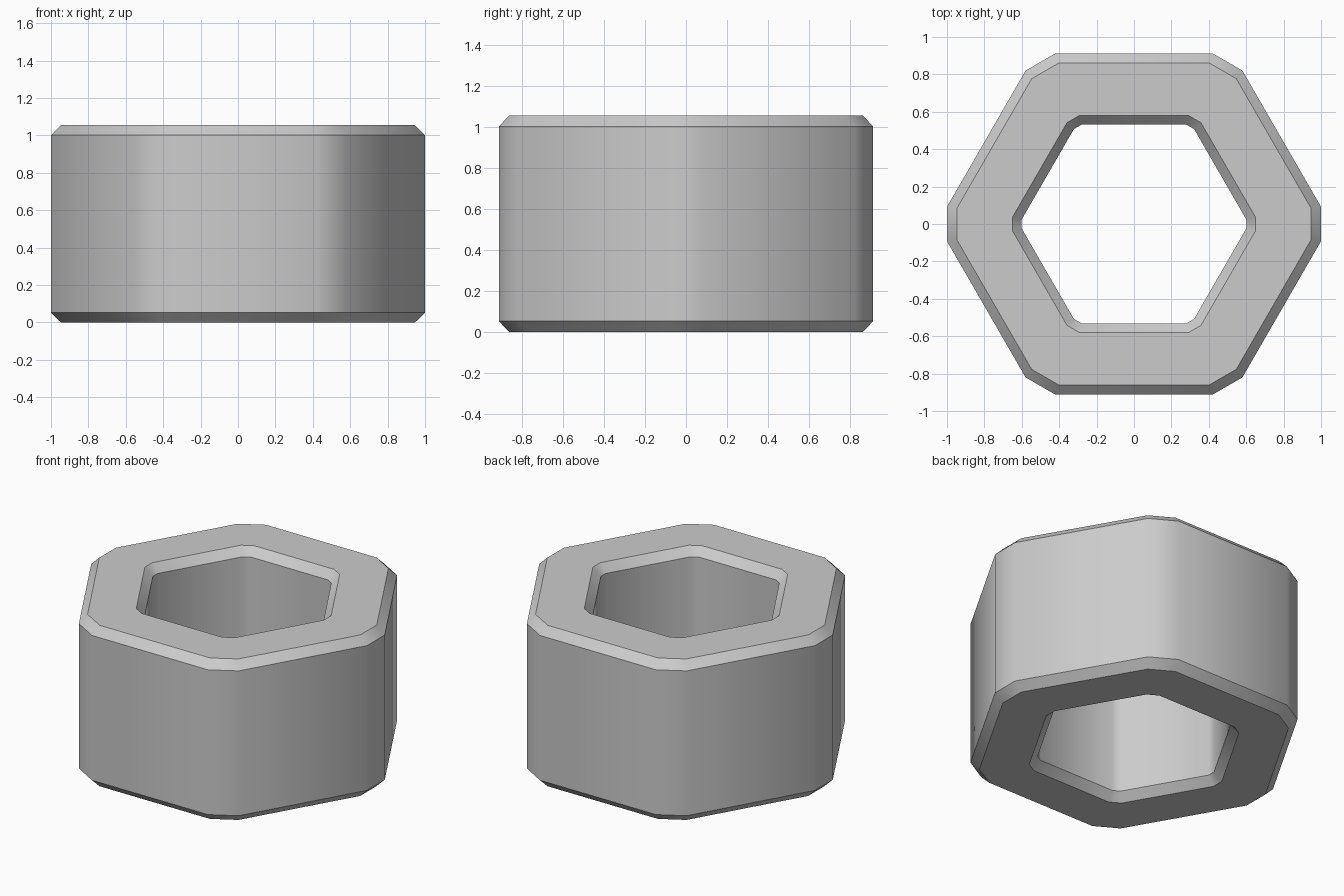
import bpy, bmesh, math

if "Cube" in bpy.data.objects:
    bpy.data.objects.remove(bpy.data.objects["Cube"])

H, C = 1.055, 0.053  # total height, chamfer height


def hexagon(apothem, cut):
    """Hexagon with corners on the x axis, each corner trimmed back by cut along both sides."""
    side = apothem / math.cos(math.pi / 6)
    corners = [(side * math.cos(k * math.pi / 3), side * math.sin(k * math.pi / 3)) for k in range(6)]
    pts = []
    for k, (x, y) in enumerate(corners):
        for n in (corners[k - 1], corners[(k + 1) % 6]):
            t = cut / side
            pts.append((x + (n[0] - x) * t, y + (n[1] - y) * t))
    return pts


outer, outer_rim = hexagon(0.912, 0.106), hexagon(0.862, 0.098)
hole, hole_rim = hexagon(0.532, 0.028), hexagon(0.581, 0.045)

# closed cross-section: up the outside, across the top, down the hole
section = [(outer_rim, 0), (outer, C), (outer, H - C), (outer_rim, H),
           (hole_rim, H), (hole, H - C), (hole, C), (hole_rim, 0)]

bm = bmesh.new()
rings = [[bm.verts.new((x, y, z)) for x, y in pts] for pts, z in section]
for i, a in enumerate(rings):
    b = rings[(i + 1) % len(rings)]
    for k in range(12):
        m = (k + 1) % 12
        bm.faces.new((a[k], a[m], b[m], b[k]))
bmesh.ops.recalc_face_normals(bm, faces=bm.faces)

# hexagonal nut body
mesh = bpy.data.meshes.new("hex_nut")
bm.to_mesh(mesh)
bm.free()
nut = bpy.data.objects.new("hex_nut", mesh)
bpy.context.collection.objects.link(nut)
bpy.context.view_layer.objects.active = nut
nut.select_set(True)
bpy.ops.object.shade_smooth_by_angle(angle=math.radians(31))
